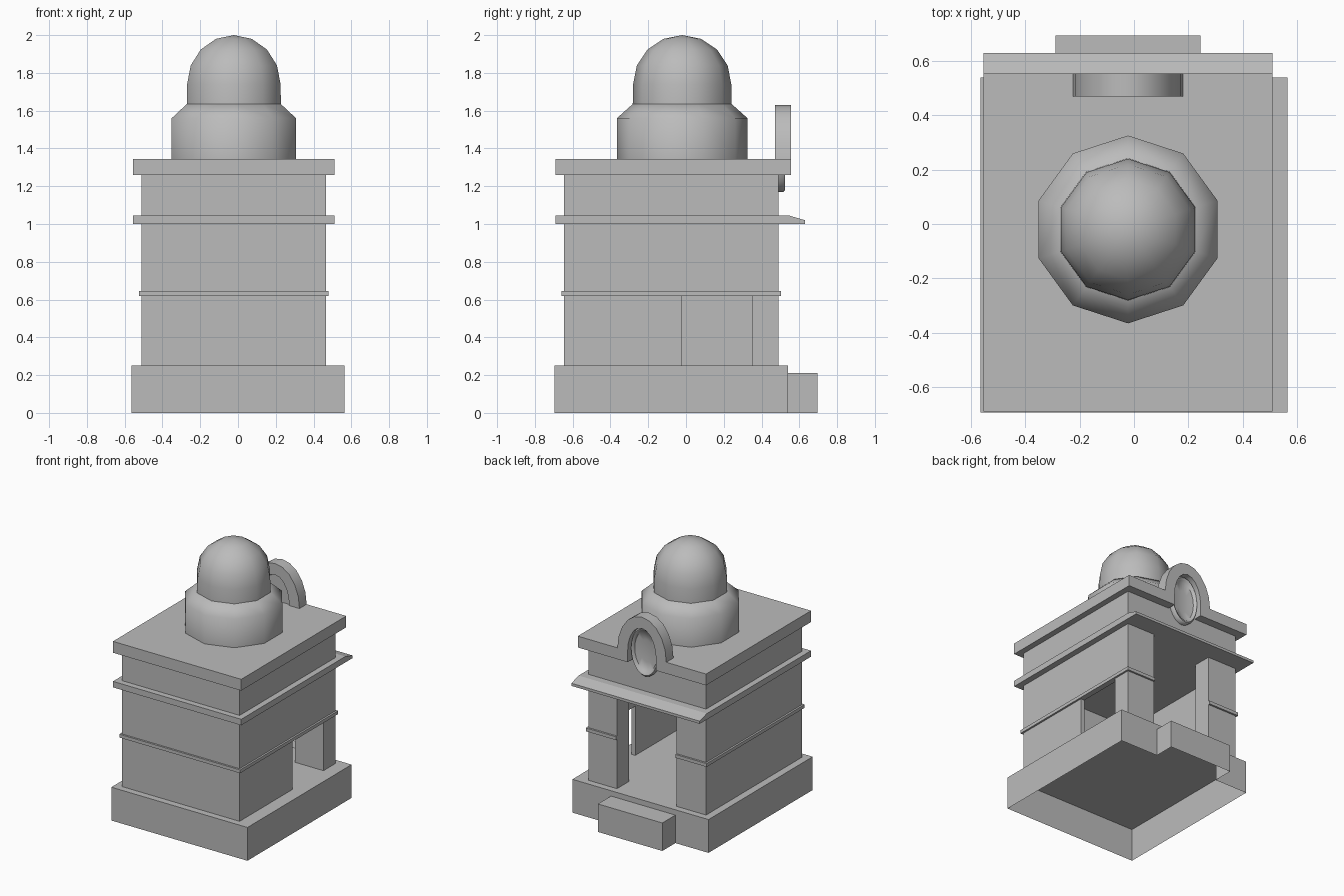
import bpy, bmesh, math

if "Cube" in bpy.data.objects:
    bpy.data.objects.remove(bpy.data.objects["Cube"], do_unlink=True)

stone = bpy.data.materials.new("grey stone")
stone.use_nodes = True
GREY = (0.5, 0.5, 0.5, 1)
stone.diffuse_color = GREY
stone.node_tree.nodes["Principled BSDF"].inputs["Base Color"].default_value = GREY

CX, CY = -0.022, -0.02           # shared centre line of the upper parts
WALL_L, WALL_R, WALL_F, WALL_B = -0.51, 0.465, -0.645, 0.49
DOOR_L, DOOR_R, PIER_F = -0.265, 0.23, 0.35
FLOOR, EAVES = 0.25, 1.0


def finish(name, bm, smooth=None):
    bmesh.ops.recalc_face_normals(bm, faces=bm.faces)
    mesh = bpy.data.meshes.new(name)
    bm.to_mesh(mesh)
    bm.free()
    mesh.materials.append(stone)
    ob = bpy.data.objects.new(name, mesh)
    bpy.context.collection.objects.link(ob)
    if smooth:
        bpy.ops.object.select_all(action='DESELECT')
        ob.select_set(True)
        bpy.context.view_layer.objects.active = ob
        bpy.ops.object.shade_smooth_by_angle(angle=math.radians(smooth))
    return ob


def box(name, x0, x1, y0, y1, z0, z1):
    bm = bmesh.new()
    bmesh.ops.create_cube(bm, size=1)
    for v in bm.verts:
        v.co = (x1 if v.co.x > 0 else x0, y1 if v.co.y > 0 else y0, z1 if v.co.z > 0 else z0)
    return finish(name, bm)


def prism(name, points, axis, lo, hi, smooth=None):
    """Extrude a (side, z) profile along x or y."""
    bm = bmesh.new()
    place = (lambda a, z: (lo, a, z)) if axis == "x" else (lambda a, z: (a, lo, z))
    face = bm.faces.new([bm.verts.new(place(a, z)) for a, z in points])
    out = bmesh.ops.extrude_face_region(bm, geom=[face])
    step = (hi - lo, 0, 0) if axis == "x" else (0, hi - lo, 0)
    bmesh.ops.translate(bm, vec=step, verts=[g for g in out["geom"] if isinstance(g, bmesh.types.BMVert)])
    return finish(name, bm, smooth)


def lathe(name, profile, sides, place, smooth):
    """Join rings of (radius, height); a zero radius closes to a point."""
    bm = bmesh.new()
    rings = []
    for r, h in profile:
        count = sides if r else 1
        rings.append([bm.verts.new(place(r, math.tau * i / sides, h)) for i in range(count)])
    for a, b in zip(rings, rings[1:]):
        for i in range(sides):
            j = (i + 1) % sides
            quad = [a[i % len(a)], a[j % len(a)], b[j % len(b)], b[i % len(b)]]
            bm.faces.new(list(dict.fromkeys(quad)))
    return finish(name, bm, smooth)


# Plinth joined with the entrance step, hollow underneath
plinth = box("plinth", -0.565, 0.565, -0.695, 0.54, 0, FLOOR)
step = box("step_cutter", -0.29, 0.245, 0.4, 0.695, 0, 0.21)
union = plinth.modifiers.new("join step", 'BOOLEAN')
union.operation, union.object, union.solver = 'UNION', step, 'EXACT'
bpy.context.view_layer.objects.active = plinth
bpy.ops.object.modifier_apply(modifier=union.name)
bpy.data.objects.remove(step, do_unlink=True)
bm = bmesh.new()
bm.from_mesh(plinth.data)
under = [f for f in bm.faces if f.normal.z < -0.9 and f.calc_center_median().z < 0.01]
bmesh.ops.delete(bm, geom=under, context='FACES')
bm.to_mesh(plinth.data)
bm.free()

# Thin chamber walls, with a low opening on the left side
T = 0.03
GAP_F, GAP_TOP = -0.02, 0.62
box("front_wall", WALL_L, WALL_R, WALL_F, WALL_F + T, FLOOR, EAVES)
box("right_wall", WALL_L, WALL_L + T, WALL_F + T, PIER_F, FLOOR, EAVES)
prism("left_wall", [(WALL_F + T, FLOOR), (GAP_F, FLOOR), (GAP_F, GAP_TOP), (PIER_F, GAP_TOP),
                    (PIER_F, EAVES), (WALL_F + T, EAVES)], "x", WALL_R - T, WALL_R)

# Piers either side of the entrance
box("right_pier", WALL_L, DOOR_L, PIER_F, WALL_B, FLOOR, EAVES)
box("left_pier", DOOR_R, WALL_R, PIER_F, WALL_B, FLOOR, EAVES)

# String course around the walls
P = 0.014
box("front_band", WALL_L - P, WALL_R + P, WALL_F - P, WALL_F, 0.62, 0.645)
for name, a, b in (("right_band", WALL_L - P, WALL_L), ("left_band", WALL_R, WALL_R + P)):
    box(name, a, b, WALL_F, WALL_B + P, 0.62, 0.645)
for name, a, b in (("right_pier_band", WALL_L, DOOR_L), ("left_pier_band", DOOR_R, WALL_R)):
    box(name, a, b, WALL_B, WALL_B + P, 0.62, 0.645)

# Cornice with a sloping awning over the entrance, and the attic above
prism("cornice_awning", [(-0.69, EAVES), (0.63, EAVES), (0.63, 1.02), (0.545, 1.045), (-0.69, 1.045)],
      "x", -0.555, 0.51)
box("attic", WALL_L, WALL_R, WALL_F, WALL_B, 1.045, 1.26)

# Roof slab, whose rear edge rises over an arch
SLAB, ROOF = 1.26, 1.345
OUT_R, IN_R, ARCH_D = 0.203, 0.118, 0.47
box("roof_slab", -0.555, 0.51, -0.69, WALL_B, SLAB, ROOF)
box("right_roof_edge", -0.555, CX - IN_R, WALL_B, 0.555, SLAB, ROOF)
box("left_roof_edge", CX + IN_R, 0.51, WALL_B, 0.555, SLAB, ROOF)


def arc(r, h, n=10):
    return [(CX + r * math.cos(math.pi * i / n), ROOF + h * math.sin(math.pi * i / n)) for i in range(n + 1)]


prism("roof_arch", arc(OUT_R, 0.285) + arc(IN_R, 0.2)[::-1], "y", ARCH_D, 0.555, 40)

# Oval medallion with a raised rim and a dished centre
lathe("medallion", [(0, 0.485), (1, 0.485), (1, 0.515), (0.94, 0.525), (0.86, 0.52), (0.8, 0.505), (0.45, 0.497), (0, 0.494)],
      24, lambda r, t, h: (CX + 0.117 * r * math.cos(t), h, 1.355 + 0.186 * r * math.sin(t)), 50)


# Ten-sided drum and dome
def upright(r, t, h):
    return (CX + r * math.sin(t), CY + r * math.cos(t), h)


lathe("drum", [(0, ROOF), (0.346, ROOF), (0.346, 1.56), (0.262, 1.635), (0, 1.635)], 10, upright, 50)
R, SPRING = 0.26, 1.74
cap = [(R * math.cos(a), SPRING + R * math.sin(a)) for a in (math.pi * i / 8 for i in range(4))]
lathe("dome", [(0.262, 1.635)] + cap + [(0, SPRING + R)], 10, upright, 50)
